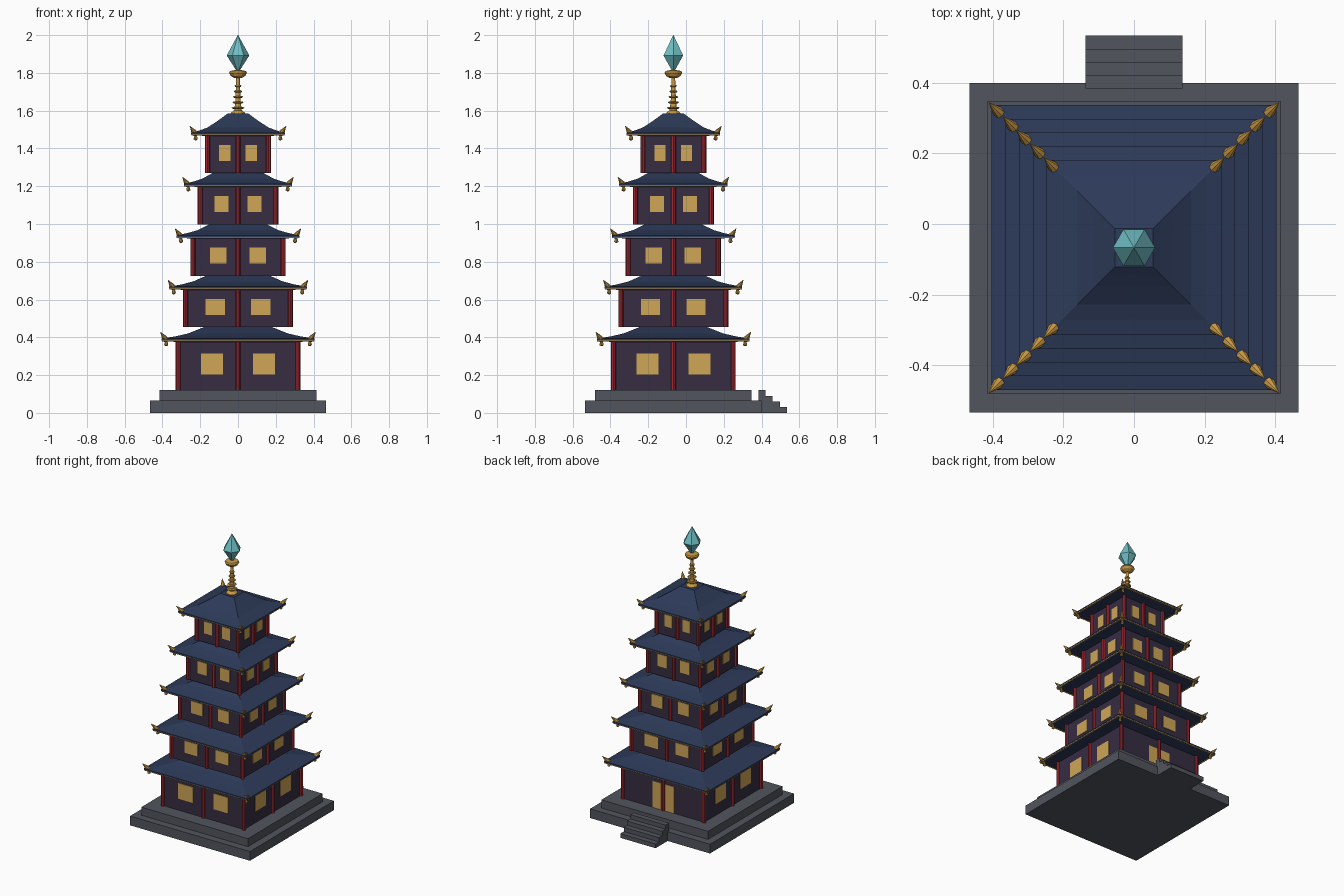
import bpy, bmesh, math
from mathutils import Vector

cube = bpy.data.objects.get("Cube")
if cube:
    bpy.data.objects.remove(cube)

CY = -0.067  # tower axis in y


def material(name, rgb):
    m = bpy.data.materials.new(name)
    m.use_nodes = True
    m.diffuse_color = (*rgb, 1)
    m.node_tree.nodes["Principled BSDF"].inputs["Base Color"].default_value = (*rgb, 1)
    return m


stone = material("grey stone", (0.085, 0.09, 0.11))
plum = material("plum wall", (0.038, 0.026, 0.055))
red = material("red lacquer", (0.36, 0.022, 0.03))
blue = material("blue roof tile", (0.026, 0.043, 0.1))
gold = material("gold", (0.58, 0.32, 0.06))
glow = material("window amber", (0.62, 0.38, 0.095))
jade = material("turquoise crystal", (0.16, 0.52, 0.55))


def finish(name, bm, mat):
    bmesh.ops.recalc_face_normals(bm, faces=bm.faces)
    mesh = bpy.data.meshes.new(name)
    bm.to_mesh(mesh)
    bm.free()
    mesh.materials.append(mat)
    obj = bpy.data.objects.new(name, mesh)
    bpy.context.collection.objects.link(obj)
    return obj


def add_box(bm, lo, hi):
    made = bmesh.ops.create_cube(bm, size=1)["verts"]
    lo, hi = Vector(lo), Vector(hi)
    for v in made:
        v.co = (lo + hi) / 2 + v.co * (hi - lo)


def add_loft(bm, profile, sides, centre=(0, 0, 0), axis=(0, 0, 1)):
    """Stack regular rings of (radius, height); four sides use the half width."""
    square = sides == 4
    turn = Vector((0, 0, 1)).rotation_difference(Vector(axis))
    rings = []
    for r, z in profile:
        r = r * math.sqrt(2) if square else r
        ring = []
        for i in range(sides):
            a = math.tau * (i + 0.5 * square) / sides
            ring.append(bm.verts.new(Vector(centre) + turn @ Vector((r * math.cos(a), r * math.sin(a), z))))
        rings.append(ring)
    for low, high in zip(rings, rings[1:]):
        for i in range(sides):
            j = (i + 1) % sides
            bm.faces.new((low[i], low[j], high[j], high[i]))
    bm.faces.new(rings[0])
    bm.faces.new(rings[-1])


def slab(name, half, z0, z1, mat):
    bm = bmesh.new()
    add_box(bm, (-half, CY - half, z0), (half, CY + half, z1))
    return finish(name, bm, mat)


# Stone platform and back stairs
slab("platform_lower", 0.467, 0, 0.065, stone)
slab("platform_upper", 0.415, 0.065, 0.122, stone)
bm = bmesh.new()
for i in range(4):
    y = 0.384 + 0.0375 * i
    add_box(bm, (-0.137, y, 0), (0.137, y + 0.0375, 0.12 - 0.03 * i))
finish("back_stairs", bm, stone)


def side_plate(bm, side, half, u0, u1, z0, z1, t=0.004):
    """Thin plate on one wall; u runs along the wall."""
    out = half + t
    inn = half - t
    lo, hi = {
        "front": ((u0, CY - out), (u1, CY - inn)),
        "back": ((u0, CY + inn), (u1, CY + out)),
        "left": ((inn, CY + u0), (out, CY + u1)),
        "right": ((-out, CY + u0), (-inn, CY + u1)),
    }[side]
    add_box(bm, (*lo, z0), (*hi, z1))


CORNERS = [(sx, sy) for sx in (-1, 1) for sy in (-1, 1)]
MIDDLES = [(0, -1), (0, 1), (-1, 0), (1, 0)]

# (wall half width, eave half width, floor height, eave height)
STOREYS = [
    (0.317, 0.404, 0.12, 0.375),
    (0.278, 0.364, 0.455, 0.65),
    (0.239, 0.326, 0.725, 0.922),
    (0.201, 0.287, 0.997, 1.195),
    (0.162, 0.248, 1.27, 1.465),
]

for n, (h, eave, z0, z1) in enumerate(STOREYS, 1):
    slab(f"wall_{n}", h, z0, z1 + 0.02, plum)

    # Corner and middle columns
    bm = bmesh.new()
    for sx, sy in CORNERS + MIDDLES:
        add_loft(bm, [(0.013, z0), (0.013, z1 + 0.012)], 8, (sx * h, CY + sy * h, 0))
    finish(f"columns_{n}", bm, red)

    # Windows, with a pair of doors at the back of the ground storey
    bm = bmesh.new()
    tall = z1 - z0
    for side in ("front", "back", "left", "right"):
        for s in (-1, 1):
            if n == 1 and side == "back":
                mid, wide, low, high = s * 0.05, 0.07, z0, z0 + 0.19
            else:
                mid, wide = s * 0.433 * h, 0.367 * h
                low, high = z0 + 0.33 * tall, z0 + 0.765 * tall
            side_plate(bm, side, h, mid - wide / 2, mid + wide / 2, low, high)
    finish(f"windows_{n}", bm, glow)

    # Sweeping roof with a shallow soffit
    bm = bmesh.new()
    sweep = [(1, 0.018), (0.82, 0.03), (0.65, 0.046), (0.44, 0.08), (0.3, 0.105), (0.22, 0.12)]
    rings = [(h + 0.01, z1), (eave, z1 + 0.009)]
    rings += [(eave * k, z1 + dz) for k, dz in sweep]
    add_loft(bm, rings, 4, (0, CY, 0))
    finish(f"roof_{n}", bm, blue)

    # Gold trim under the eave
    bm = bmesh.new()
    e = eave - 0.004
    for side in ("front", "back", "left", "right"):
        side_plate(bm, side, e, -e, e, z1 + 0.004, z1 + 0.01, 0.003)
    finish(f"eave_trim_{n}", bm, gold)

    # Upswept corner horns and hanging bells
    bm = bmesh.new()
    for sx, sy in CORNERS:
        c = eave - 0.024
        horn = [(0.009, -0.006), (0.017, 0.004), (0.012, 0.026), (0.001, 0.062)]
        add_loft(bm, horn, 8, (sx * c, CY + sy * c, z1 + 0.01), (sx * 0.6, sy * 0.6, 0.85))
        bell = [(0.004, -0.022), (0.011, -0.016), (0.009, -0.005), (0.003, 0.01)]
        add_loft(bm, bell, 8, (sx * c, CY + sy * c, z1))
    finish(f"corner_ornaments_{n}", bm, gold)

# Gold spire with rings and a lotus cup
bm = bmesh.new()
add_loft(bm, [(0.04, 1.58), (0.036, 1.59), (0.02, 1.602), (0.014, 1.65), (0.009, 1.79)], 12, (0, CY, 0))
for i in range(5):
    r = 0.034 - 0.004 * i
    z = 1.615 + 0.029 * i
    add_loft(bm, [(r * 0.8, z - 0.005), (r, z), (r * 0.8, z + 0.005)], 12, (0, CY, 0))
add_loft(bm, [(0.018, 1.772), (0.038, 1.784), (0.047, 1.8), (0.042, 1.81), (0.015, 1.815)], 12, (0, CY, 0))
finish("spire", bm, gold)

# Crystal finial
bm = bmesh.new()
add_loft(bm, [(0.004, 1.805), (0.06, 1.892), (0.001, 2.0)], 6, (0, CY, 0))
finish("crystal", bm, jade)
